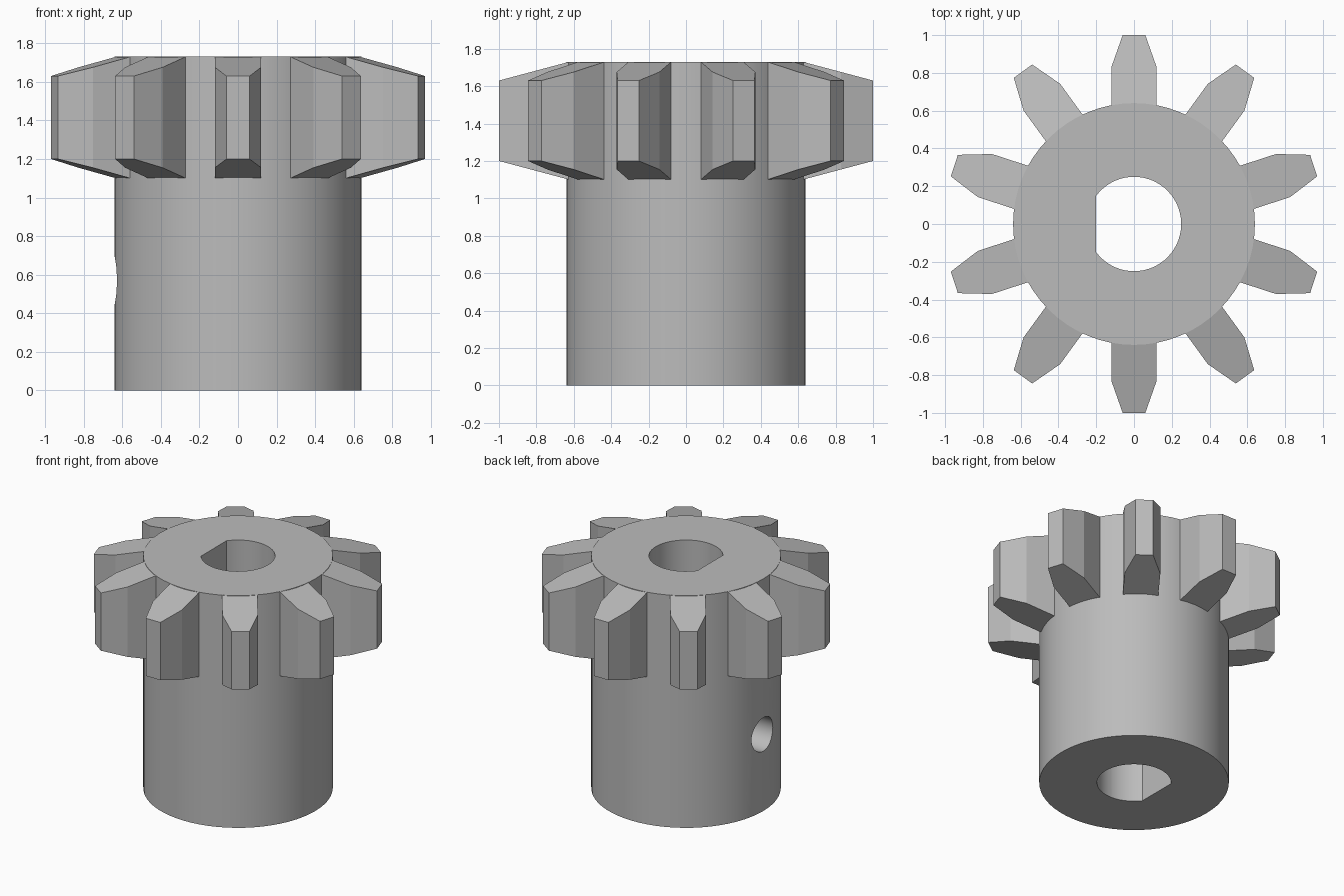
import bpy, bmesh, math
from mathutils import Matrix, Vector

cube = bpy.data.objects.get("Cube")
if cube:
    bpy.data.objects.remove(cube, do_unlink=True)

HEIGHT, HUB_R, BORE_R, FLAT_X = 1.73, 0.64, 0.25, -0.2
TEETH, ROOT, TIP = 10, 0.625, 1.0

grey = bpy.data.materials.new("plain grey")
grey.use_nodes = True
colour = (0.5, 0.5, 0.5, 1)
grey.diffuse_color = colour
grey.node_tree.nodes["Principled BSDF"].inputs["Base Color"].default_value = colour


def add_object(name, bm):
    bmesh.ops.recalc_face_normals(bm, faces=bm.faces)
    mesh = bpy.data.meshes.new(name)
    bm.to_mesh(mesh)
    bm.free()
    mesh.materials.append(grey)
    obj = bpy.data.objects.new(name, mesh)
    bpy.context.collection.objects.link(obj)
    return obj


def add_prism(bm, outline, bottom, top):
    """Close an outline between a bottom and a top height function of its points."""
    low = [bm.verts.new((x, y, bottom(x, y))) for x, y in outline]
    high = [bm.verts.new((x, y, top(x, y))) for x, y in outline]
    n = len(outline)
    faces = [bm.faces.new(low[::-1]), bm.faces.new(high)]
    faces += [bm.faces.new((low[i], low[(i + 1) % n], high[(i + 1) % n], high[i]))
              for i in range(n)]
    return low + high


def arc(radius, start, end, count):
    return [(radius * math.cos(start + (end - start) * i / count),
             radius * math.sin(start + (end - start) * i / count)) for i in range(count + 1)]


# Cylindrical hub
bm = bmesh.new()
add_prism(bm, arc(HUB_R, 0, math.tau, 64)[:-1], lambda x, y: 0, lambda x, y: HEIGHT)
hub = add_object("hub", bm)

# D-shaped shaft bore
bm = bmesh.new()
limit = math.acos(FLAT_X / BORE_R)
add_prism(bm, arc(BORE_R, -limit, limit, 40), lambda x, y: -0.2, lambda x, y: HEIGHT + 0.2)
bore_cutter = add_object("bore_cutter", bm)

# Set screw hole through the flat side of the bore
bm = bmesh.new()
bmesh.ops.create_cone(bm, cap_ends=True, segments=32, radius1=0.125, radius2=0.125, depth=0.8,
                      matrix=Matrix.Translation((-0.5, 0, 0.57)) @ Matrix.Rotation(math.pi / 2, 4, "Y"))
screw_cutter = add_object("screw_hole_cutter", bm)

bpy.context.view_layer.objects.active = hub
for cutter in (bore_cutter, screw_cutter):
    cutter.hide_render = True
    cut = hub.modifiers.new(cutter.name, "BOOLEAN")
    cut.operation, cut.solver, cut.object = "DIFFERENCE", "EXACT", cutter
    bpy.ops.object.modifier_apply(modifier=cut.name)
    bpy.data.objects.remove(cutter, do_unlink=True)

bpy.ops.object.select_all(action="DESELECT")
hub.select_set(True)
bpy.ops.object.shade_smooth_by_angle(angle=math.radians(30))

# Ring of teeth, narrowing and thinning toward the tips
half = [(0.12, ROOT), (0.12, 0.83), (0.06, TIP)]
outline = half + [(-x, y) for x, y in reversed(half)]


def thinning(y):
    return 0.1 * (y - ROOT) / (TIP - ROOT)


bm = bmesh.new()
for i in range(TEETH):
    verts = add_prism(bm, outline, lambda x, y: 1.1 + thinning(y),
                      lambda x, y: HEIGHT - thinning(y))
    bmesh.ops.rotate(bm, verts=verts, cent=Vector(),
                     matrix=Matrix.Rotation(math.tau * i / TEETH, 3, "Z"))
add_object("teeth", bm)
